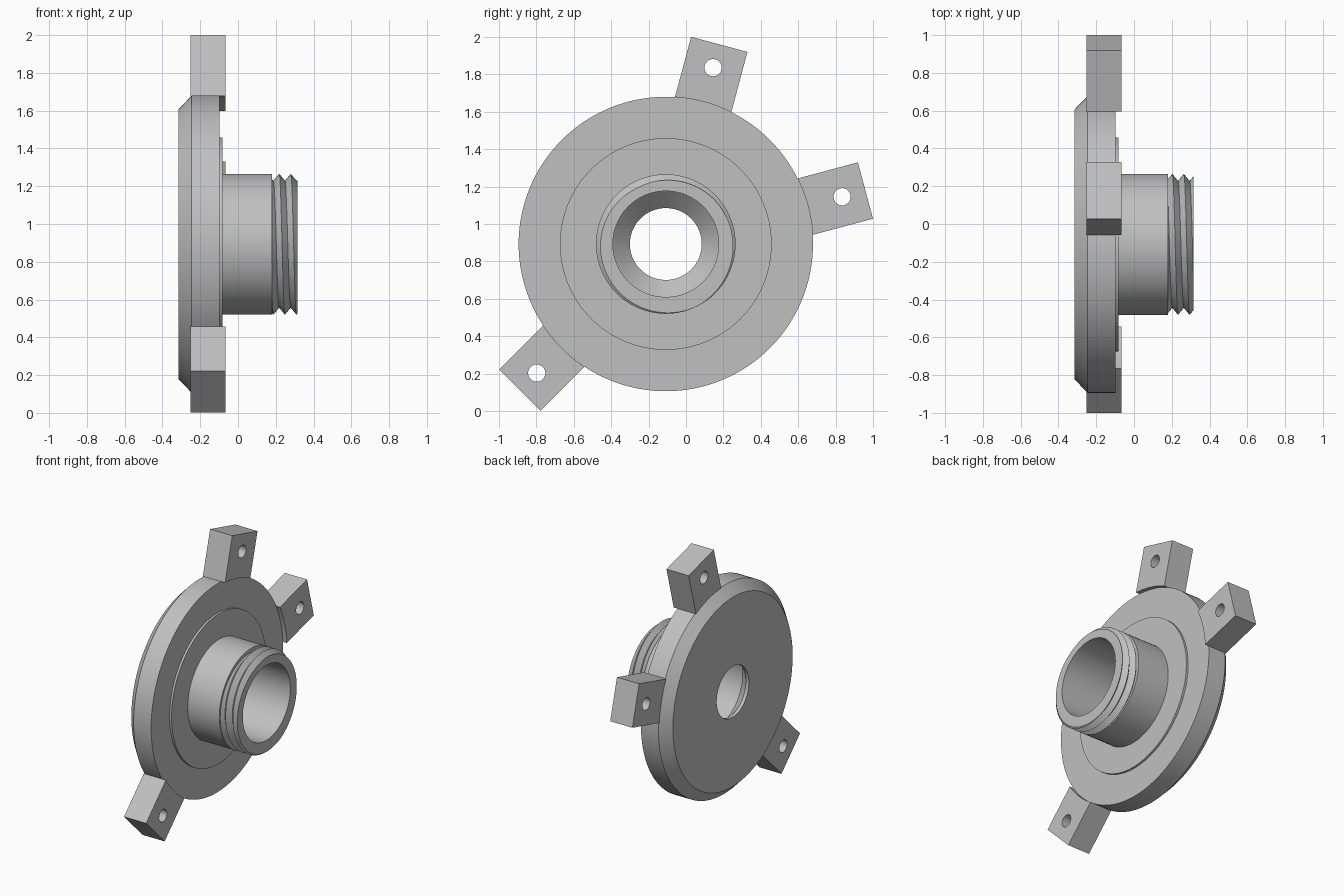
import bpy, bmesh
from math import pi, sin, cos, radians, asin
from mathutils import Matrix, Vector

cube = bpy.data.objects.get("Cube")
if cube:
    bpy.data.objects.remove(cube, do_unlink=True)

CENTRE = Vector((0, -0.108, 0.893))   # shaft axis runs along x
SEGMENTS = 128
DISC_R = 0.787
SHOULDER, TIP = 0.181, 0.314          # threaded length
ROOT, CREST, PITCH = 0.336, 0.373, 0.061
CORE = 0.325

grey = bpy.data.materials.new("plain_grey")
grey.use_nodes = True
grey.diffuse_color = (0.53, 0.53, 0.53, 1)
grey.node_tree.nodes["Principled BSDF"].inputs["Base Color"].default_value = grey.diffuse_color


def finish(name, mesh):
    """Link a mesh, colour it and smooth its round faces."""
    mesh.materials.clear()
    mesh.materials.append(grey)
    obj = bpy.data.objects.new(name, mesh)
    bpy.context.collection.objects.link(obj)
    bpy.ops.object.select_all(action='DESELECT')
    obj.select_set(True)
    bpy.context.view_layer.objects.active = obj
    bpy.ops.object.shade_smooth_by_angle(angle=radians(30))
    return obj


def ring_mesh(name, columns):
    """Skin a closed loop of columns, each a closed list of (x, radius)."""
    bm = bmesh.new()
    grid = []
    for i, column in enumerate(columns):
        a = 2 * pi * i / SEGMENTS
        grid.append([bm.verts.new(CENTRE + Vector((x, r * cos(a), r * sin(a))))
                     for x, r in column])
    for c, d in zip(grid, grid[1:]):
        for j in range(len(c)):
            k = (j + 1) % len(c)
            bm.faces.new((c[j], c[k], d[k], d[j]))
    bmesh.ops.remove_doubles(bm, verts=bm.verts, dist=1e-5)
    bmesh.ops.recalc_face_normals(bm, faces=bm.faces)
    mesh = bpy.data.meshes.new(name)
    bm.to_mesh(mesh)
    bm.free()
    return finish(name, mesh)


# Flanged disc, raised face, sleeve and funnel-shaped bore in one turned profile
profile = [
    (-0.315, 0.192), (-0.315, 0.714), (-0.245, DISC_R), (-0.099, DISC_R),
    (-0.099, 0.566), (-0.083, 0.566), (-0.083, CREST), (SHOULDER, CREST),
    (SHOULDER, CORE), (TIP, CORE), (TIP, 0.283), (-0.2, 0.283), (-0.29, 0.192),
]
ring_mesh("flange_and_sleeve", [profile] * (SEGMENTS + 1))


# Helical thread at the end of the sleeve
def thread_radius(x, turn):
    phase = ((x - 0.218) / PITCH - turn + 0.25) % 1
    return ROOT + (CREST - ROOT) * abs(1 - 2 * phase)


def thread_column(i):
    turn = i / SEGMENTS
    column = [(SHOULDER, CORE)]
    for k in range(-8, 9):
        x = 0.218 + PITCH * (turn - 0.25 + k / 2)
        x = min(max(x, SHOULDER), TIP)
        column.append((x, thread_radius(x, turn)))
    return column + [(TIP, CORE)]


ring_mesh("screw_thread", [thread_column(i) for i in range(SEGMENTS + 1)])


# Drilled mounting tabs whose inner ends hug the disc rim
def add_spline(curve, points):
    spline = curve.splines.new('POLY')
    spline.points.add(len(points) - 1)
    for p, (u, v) in zip(spline.points, points):
        p.co = (u, v, 0, 1)
    spline.use_cyclic_u = True


def mounting_tab(name, degrees, half_width=0.156, end=1.105):
    curve = bpy.data.curves.new(name + "_outline", 'CURVE')
    curve.dimensions = '2D'
    curve.fill_mode = 'BOTH'
    curve.extrude = 0.0925
    spread = asin(half_width / DISC_R)
    arc = [spread * (1 - t / 6) for t in range(13)]
    outline = [(DISC_R * cos(a), DISC_R * sin(a)) for a in arc]
    add_spline(curve, outline + [(end, -half_width), (end, half_width)])
    add_spline(curve, [(0.976 + 0.046 * cos(2 * pi * t / 32), 0.046 * sin(2 * pi * t / 32))
                       for t in range(32)])
    helper = bpy.data.objects.new(name + "_outline", curve)
    bpy.context.collection.objects.link(helper)
    graph = bpy.context.evaluated_depsgraph_get()
    mesh = bpy.data.meshes.new_from_object(helper.evaluated_get(graph))
    bpy.data.objects.remove(helper, do_unlink=True)
    # Stand the plate upright, radial to the shaft
    a = radians(degrees)
    turn = Matrix(((0, 0, 1), (cos(a), -sin(a), 0), (sin(a), cos(a), 0))).to_4x4()
    mesh.transform(Matrix.Translation(CENTRE + Vector((-0.1595, 0, 0))) @ turn)
    bm = bmesh.new()
    bm.from_mesh(mesh)
    bmesh.ops.remove_doubles(bm, verts=bm.verts, dist=1e-5)
    bmesh.ops.recalc_face_normals(bm, faces=bm.faces)
    bm.to_mesh(mesh)
    bm.free()
    mesh.name = name
    finish(name, mesh)


for name, degrees in (("upper_tab", 75), ("rear_tab", 15), ("lower_tab", 225)):
    mounting_tab(name, degrees)
